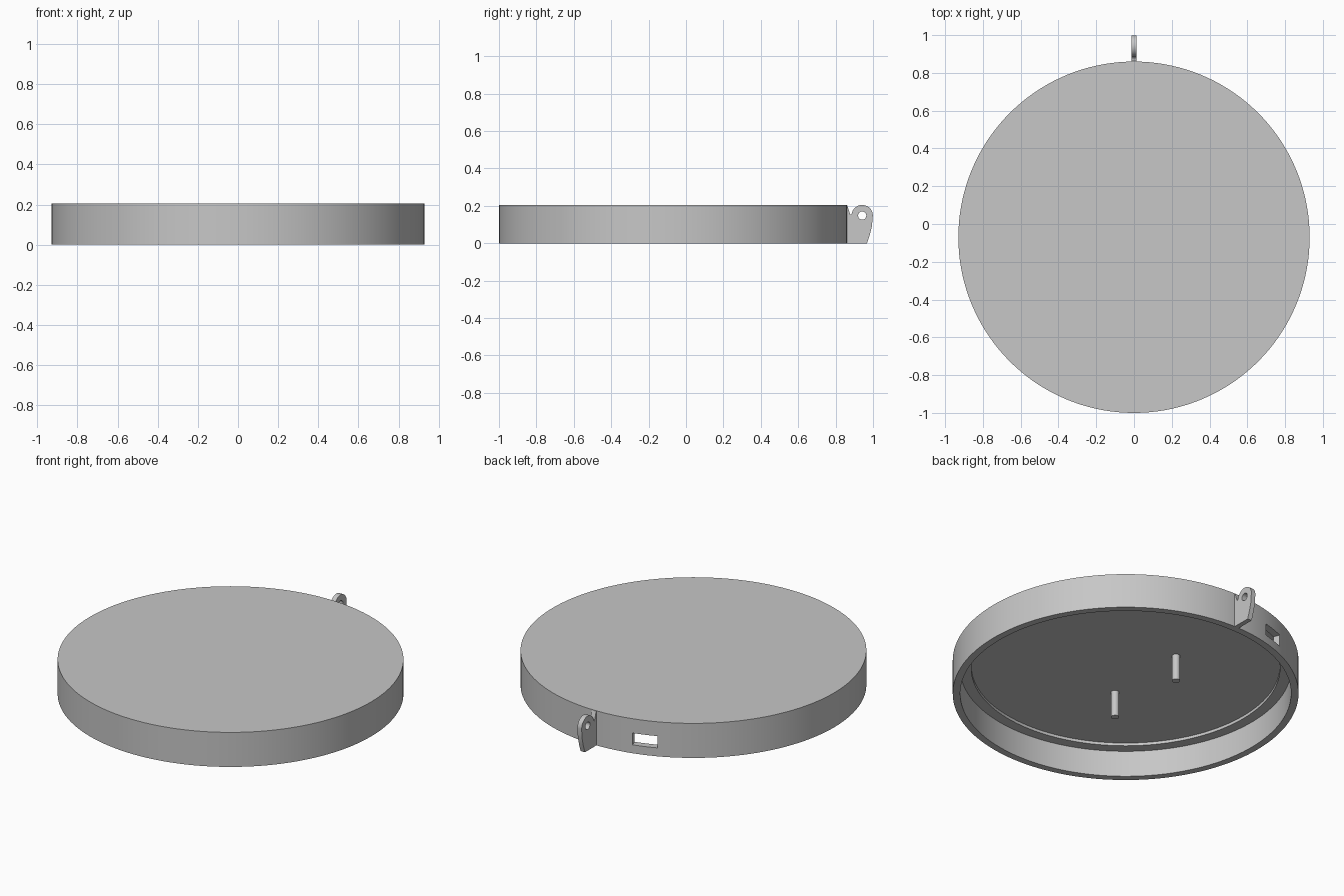
import bpy
import bmesh
from math import sin, cos, pi, radians
from mathutils import Vector, Matrix

if "Cube" in bpy.data.objects:
    bpy.data.objects.remove(bpy.data.objects["Cube"])

grey = bpy.data.materials.new("plain_grey")
grey.use_nodes = True
colour = (0.57, 0.57, 0.57, 1)
grey.diffuse_color = colour
grey.node_tree.nodes["Principled BSDF"].inputs["Base Color"].default_value = colour

CENTRE_Y = -0.07
RADIUS = 0.93
HEIGHT = 0.205
CEILING = 0.172


def finish(bm, name):
    bmesh.ops.recalc_face_normals(bm, faces=bm.faces)
    mesh = bpy.data.meshes.new(name)
    bm.to_mesh(mesh)
    bm.free()
    mesh.materials.append(grey)
    ob = bpy.data.objects.new(name, mesh)
    bpy.context.collection.objects.link(ob)
    return ob


def activate(ob):
    bpy.ops.object.select_all(action="DESELECT")
    ob.select_set(True)
    bpy.context.view_layer.objects.active = ob


def smooth(ob):
    activate(ob)
    bpy.ops.object.shade_smooth_by_angle(angle=radians(30))


def cut(ob, cutter):
    cutter.hide_render = True
    mod = ob.modifiers.new("cut", "BOOLEAN")
    mod.operation = "DIFFERENCE"
    mod.solver = "EXACT"
    mod.object = cutter
    activate(ob)
    bpy.ops.object.modifier_apply(modifier=mod.name)
    bpy.data.objects.remove(cutter)


def cylinder(name, radius, depth, matrix, segments=32):
    bm = bmesh.new()
    bmesh.ops.create_cone(bm, cap_ends=True, segments=segments, radius1=radius,
                          radius2=radius, depth=depth, matrix=matrix)
    return finish(bm, name)


# Round lid: stepped cross-section turned about its axis, open underneath
profile = [(0, HEIGHT), (RADIUS, HEIGHT), (RADIUS, 0), (0.89, 0),
           (0.89, 0.155), (0.83, 0.155), (0.83, CEILING), (0, CEILING)]
bm = bmesh.new()
verts = [bm.verts.new((r, CENTRE_Y, z)) for r, z in profile]
edges = [bm.edges.new(pair) for pair in zip(verts, verts[1:])]
bmesh.ops.spin(bm, geom=verts + edges, cent=(0, CENTRE_Y, 0), axis=(0, 0, 1),
               angle=2 * pi, steps=144)
bmesh.ops.remove_doubles(bm, verts=bm.verts, dist=0.0001)
lid = finish(bm, "lid")

# Slot through the rim beside the lug
turn = radians(18.7)
bm = bmesh.new()
slot_matrix = (Matrix.Translation((-RADIUS * sin(turn), CENTRE_Y + RADIUS * cos(turn), 0.085))
               @ Matrix.Rotation(turn, 4, "Z") @ Matrix.Diagonal((0.14, 0.2, 0.07, 1)))
bmesh.ops.create_cube(bm, size=1, matrix=slot_matrix)
cut(lid, finish(bm, "slot_cutter"))
smooth(lid)

# Hinge lug: rounded plate with a notch next to the rim
eye_y, eye_z, eye_r = 0.942, 0.148, 0.057
outline = [(0.845, 0), (0.968, 0), (0.983, 0.045), (0.994, 0.09)]
outline += [(eye_y + eye_r * cos(a), eye_z + eye_r * sin(a))
            for a in (pi * i / 20 for i in range(20))]
outline += [(0.879, 0.152), (0.862, 0.203), (0.845, 0.203)]
bm = bmesh.new()
face = bm.faces.new([bm.verts.new((-0.014, y, z)) for y, z in outline])
extruded = bmesh.ops.extrude_face_region(bm, geom=[face])
bmesh.ops.translate(bm, vec=Vector((0.028, 0, 0)),
                    verts=[v for v in extruded["geom"] if isinstance(v, bmesh.types.BMVert)])
lug = finish(bm, "hinge_lug")
cut(lug, cylinder("eye_cutter", 0.022, 0.2,
                  Matrix.Translation((0, eye_y, eye_z)) @ Matrix.Rotation(pi / 2, 4, "Y")))
smooth(lug)

# Two pins hanging from the ceiling
for side, name in ((-1, "front_pin"), (1, "back_pin")):
    bottom, top = 0.018, CEILING + 0.01
    place = Matrix.Translation((-0.14, CENTRE_Y + side * 0.255, (bottom + top) / 2))
    smooth(cylinder(name, 0.022, top - bottom, place))
